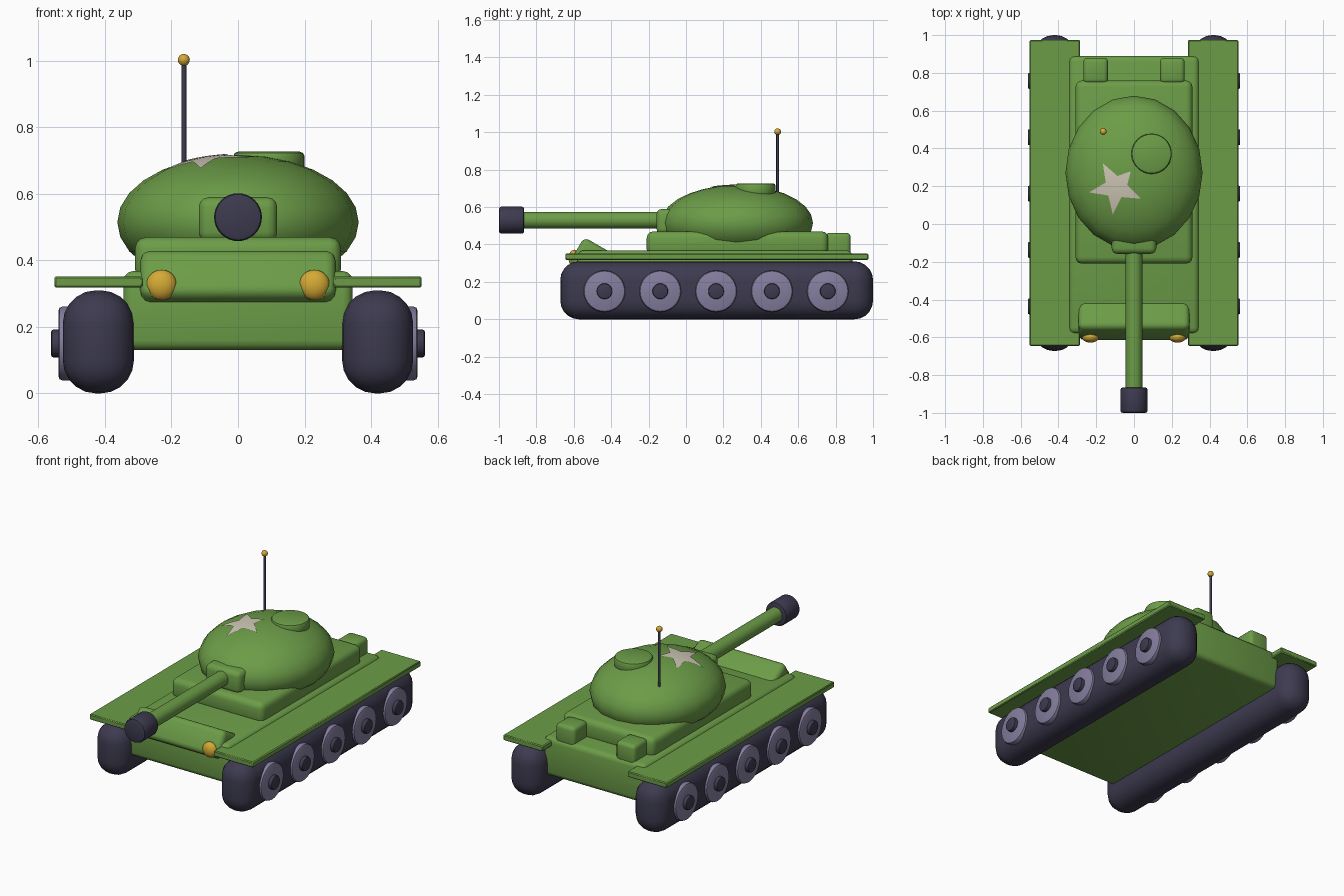
import bpy, bmesh, math
from mathutils import Matrix, Vector

if "Cube" in bpy.data.objects:
    bpy.data.objects.remove(bpy.data.objects["Cube"])


def material(name, rgb):
    m = bpy.data.materials.new(name)
    m.diffuse_color = (*rgb, 1)
    m.use_nodes = True
    m.node_tree.nodes["Principled BSDF"].inputs["Base Color"].default_value = m.diffuse_color
    return m


GREEN = material("army_green", (0.150, 0.335, 0.064))
DARK = material("dark_rubber", (0.046, 0.043, 0.078))
LILAC = material("wheel_grey", (0.235, 0.210, 0.345))
GOLD = material("lamp_gold", (0.66, 0.40, 0.035))
CREAM = material("star_cream", (0.62, 0.57, 0.47))


def finish(bm, name, mat, bevel=0, segments=3, angle=40):
    if bevel:
        edges = [e for e in bm.edges if e.calc_face_angle(0) > 0.9]
        bmesh.ops.bevel(bm, geom=edges, offset=bevel, segments=segments,
                        profile=0.5, affect='EDGES', clamp_overlap=True)
    bmesh.ops.recalc_face_normals(bm, faces=bm.faces)
    mesh = bpy.data.meshes.new(name)
    bm.to_mesh(mesh)
    bm.free()
    mesh.materials.append(mat)
    ob = bpy.data.objects.new(name, mesh)
    bpy.context.collection.objects.link(ob)
    bpy.ops.object.select_all(action='DESELECT')
    ob.select_set(True)
    bpy.context.view_layer.objects.active = ob
    bpy.ops.object.shade_smooth_by_angle(angle=math.radians(angle))
    return ob


def box(name, mat, x, y, z, bevel, segments=3, tilt=0):
    """Rounded box from (min, max) ranges, optionally tilted about x."""
    bm = bmesh.new()
    bmesh.ops.create_cube(bm, size=1)
    lo, hi = Vector((x[0], y[0], z[0])), Vector((x[1], y[1], z[1]))
    size = hi - lo
    bmesh.ops.scale(bm, vec=size, verts=bm.verts)
    bmesh.ops.rotate(bm, matrix=Matrix.Rotation(tilt, 3, 'X'), verts=bm.verts)
    bmesh.ops.translate(bm, vec=(lo + hi) / 2, verts=bm.verts)
    return finish(bm, name, mat, bevel, segments)


def cylinder(name, mat, start, end, r, bevel=0, sides=32):
    bm = bmesh.new()
    a, b = Vector(start), Vector(end)
    bmesh.ops.create_cone(bm, cap_ends=True, segments=sides, radius1=r, radius2=r,
                          depth=(b - a).length)
    turn = (b - a).to_track_quat('Z', 'Y').to_matrix()
    bmesh.ops.rotate(bm, matrix=turn, verts=bm.verts)
    bmesh.ops.translate(bm, vec=(a + b) / 2, verts=bm.verts)
    return finish(bm, name, mat, bevel, 2)


def ellipsoid(name, mat, centre, radii, u=20, v=14):
    bm = bmesh.new()
    bmesh.ops.create_uvsphere(bm, u_segments=u, v_segments=v, radius=1)
    bmesh.ops.scale(bm, vec=radii, verts=bm.verts)
    bmesh.ops.translate(bm, vec=centre, verts=bm.verts)
    return finish(bm, name, mat, angle=60)


# Hull, upper deck and tilted nose plate
box("hull", GREEN, (-0.345, 0.345), (-0.58, 0.89), (0.13, 0.368), 0.03)
box("upper_deck", GREEN, (-0.31, 0.31), (-0.21, 0.76), (0.34, 0.47), 0.035)
box("nose_plate", GREEN, (-0.294, 0.294), (-0.598, -0.398), (0.24, 0.40), 0.03,
    tilt=math.radians(-30))

# Running gear, fenders, rear boxes and lamps on both sides
for s, side in ((-1, "left"), (1, "right")):
    def span(a, b):
        return tuple(sorted((s * a, s * b)))
    box(f"{side}_track", DARK, span(0.313, 0.527), (-0.672, 1.0), (0, 0.31), 0.1, 5)
    box(f"{side}_fender", GREEN, span(0.286, 0.552), (-0.645, 0.975), (0.318, 0.352), 0.005, 1)
    box(f"{side}_rear_box", GREEN, span(0.138, 0.268), (0.745, 0.88), (0.34, 0.462), 0.022)
    ellipsoid(f"{side}_headlamp", GOLD, (s * 0.23, -0.598, 0.326), (0.046, 0.03, 0.046))
    for i in range(5):
        y = -0.436 + i * 0.2985
        cylinder(f"{side}_wheel_{i + 1}", LILAC, (s * 0.44, y, 0.15), (s * 0.54, y, 0.15), 0.111, 0.012)
        cylinder(f"{side}_hub_{i + 1}", DARK, (s * 0.5, y, 0.15), (s * 0.562, y, 0.15), 0.042, 0.007, 20)

# Turret with hatch
TC, TR = Vector((0, 0.272, 0.515)), Vector((0.363, 0.407, 0.202))
ellipsoid("turret", GREEN, TC, TR)
cylinder("hatch", GREEN, (0.093, 0.372, 0.66), (0.093, 0.372, 0.727), 0.107, 0.014)

# Gun
box("mantlet", GREEN, (-0.118, 0.118), (-0.158, 0.02), (0.455, 0.59), 0.03)
cylinder("barrel", GREEN, (0, -0.9, 0.53), (0, -0.1, 0.53), 0.044)
cylinder("muzzle", DARK, (0, -1.0, 0.53), (0, -0.865, 0.53), 0.072, 0.012)

# Antenna
cylinder("antenna", DARK, (-0.163, 0.49, 0.62), (-0.163, 0.49, 1.0), 0.0075, sides=12)
ellipsoid("antenna_tip", GOLD, (-0.163, 0.49, 1.003), (0.018, 0.018, 0.018), 16, 10)

# Painted star draped over the turret roof
bm = bmesh.new()
cx, cy = -0.095, 0.195
centre = bm.verts.new((cx, cy, 0))
rim = []
for i in range(10):
    r = 0.06 if i % 2 else (0.115 if i == 8 else 0.145)
    a = math.radians(119 + 36 * i)
    rim.append(bm.verts.new((cx + r * math.cos(a), cy + r * math.sin(a), 0)))
for i in range(10):
    bm.faces.new((centre, rim[i], rim[(i + 1) % 10]))
bmesh.ops.subdivide_edges(bm, edges=bm.edges, cuts=3, use_grid_fill=True)
for v in bm.verts:
    dx, dy = (v.co.x - TC.x) / TR.x, (v.co.y - TC.y) / TR.y
    v.co.z = TC.z + TR.z * math.sqrt(max(0, 1 - dx * dx - dy * dy)) + 0.004
finish(bm, "roof_star", CREAM)
